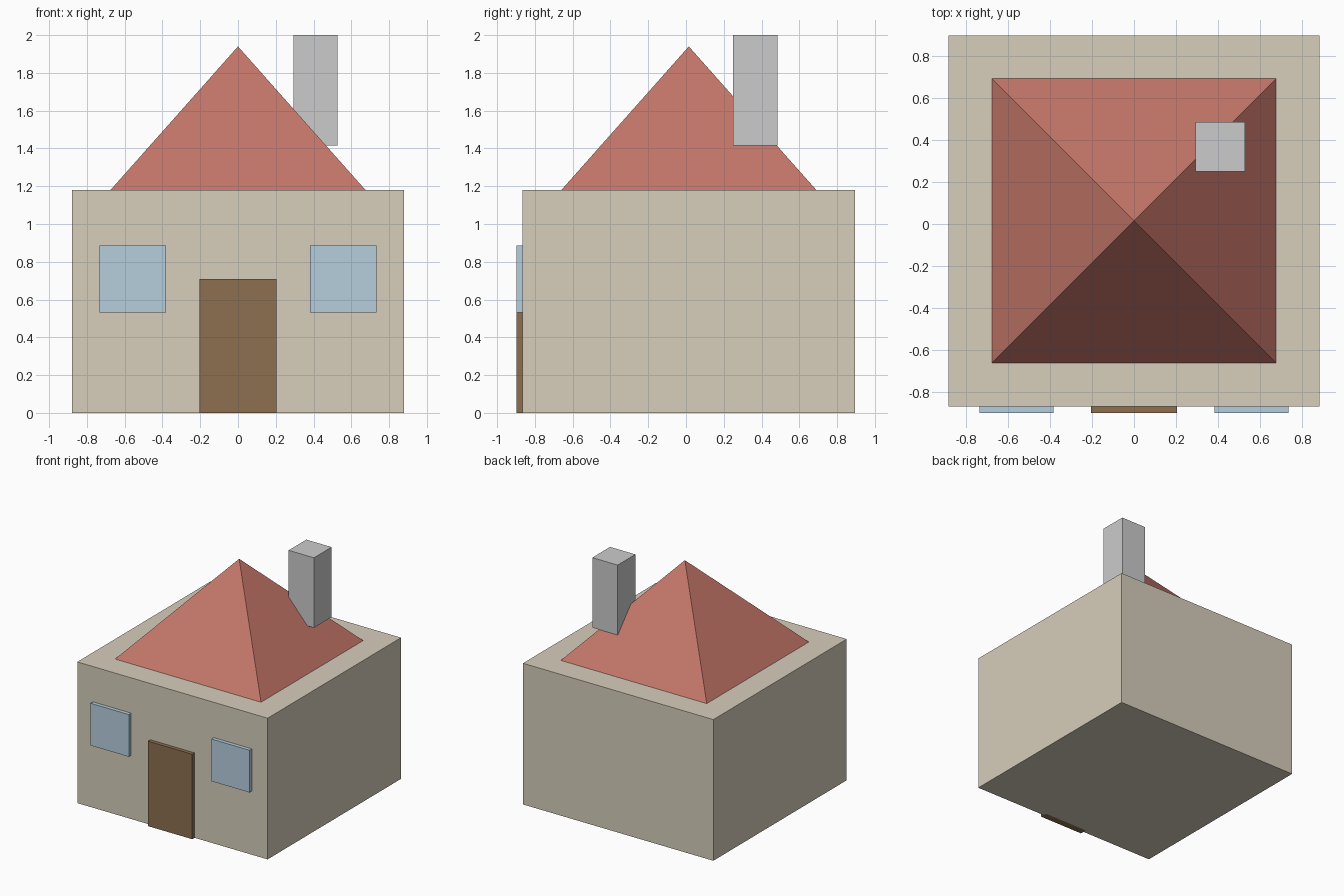
import bpy
import math

if "Cube" in bpy.data.objects:
    bpy.data.objects.remove(bpy.data.objects["Cube"])


def material(name, rgb):
    m = bpy.data.materials.new(name)
    m.diffuse_color = (*rgb, 1)
    m.use_nodes = True
    m.node_tree.nodes["Principled BSDF"].inputs["Base Color"].default_value = m.diffuse_color
    return m


def finish(name, scale, mat):
    ob = bpy.context.object
    ob.name = name
    ob.scale = scale
    bpy.ops.object.transform_apply(location=False, rotation=True, scale=True)
    if mat:
        ob.data.materials.append(mat)
    return ob


def box(name, x, y, z, mat=None):
    """Box from (min, max) extents on each axis."""
    ext = (x, y, z)
    bpy.ops.mesh.primitive_cube_add(size=1, location=[(a + b) / 2 for a, b in ext])
    return finish(name, [b - a for a, b in ext], mat)


cream = material("cream", (0.68, 0.62, 0.50))
red = material("roof_red", (0.55, 0.18, 0.14))
brown = material("door_brown", (0.27, 0.16, 0.08))
blue = material("window_blue", (0.47, 0.62, 0.73))

# Walls
box("walls", (-0.88, 0.88), (-0.866, 0.896), (0, 1.18), cream)

# Pyramid roof, inset from the wall tops
cy, half, base, peak = 0.015, 0.675, 1.18, 1.94
bpy.ops.mesh.primitive_cone_add(vertices=4, radius1=half * math.sqrt(2), radius2=0,
                                depth=peak - base, location=(0, cy, (base + peak) / 2),
                                rotation=(0, 0, math.pi / 4))
finish("roof", (1, 1, 1), red)

# Chimney, its lower inner corner sunk into the roof
box("chimney", (0.293, 0.527), (0.25, 0.484), (1.415, 2.0))

# Door and a pair of windows, slightly proud of the front wall
front = (-0.897, -0.837)
box("door", (-0.205, 0.205), front, (0, 0.71), brown)
for side, cx in (("left", -0.558), ("right", 0.558)):
    box(side + "_window", (cx - 0.176, cx + 0.176), front, (0.532, 0.885), blue)
